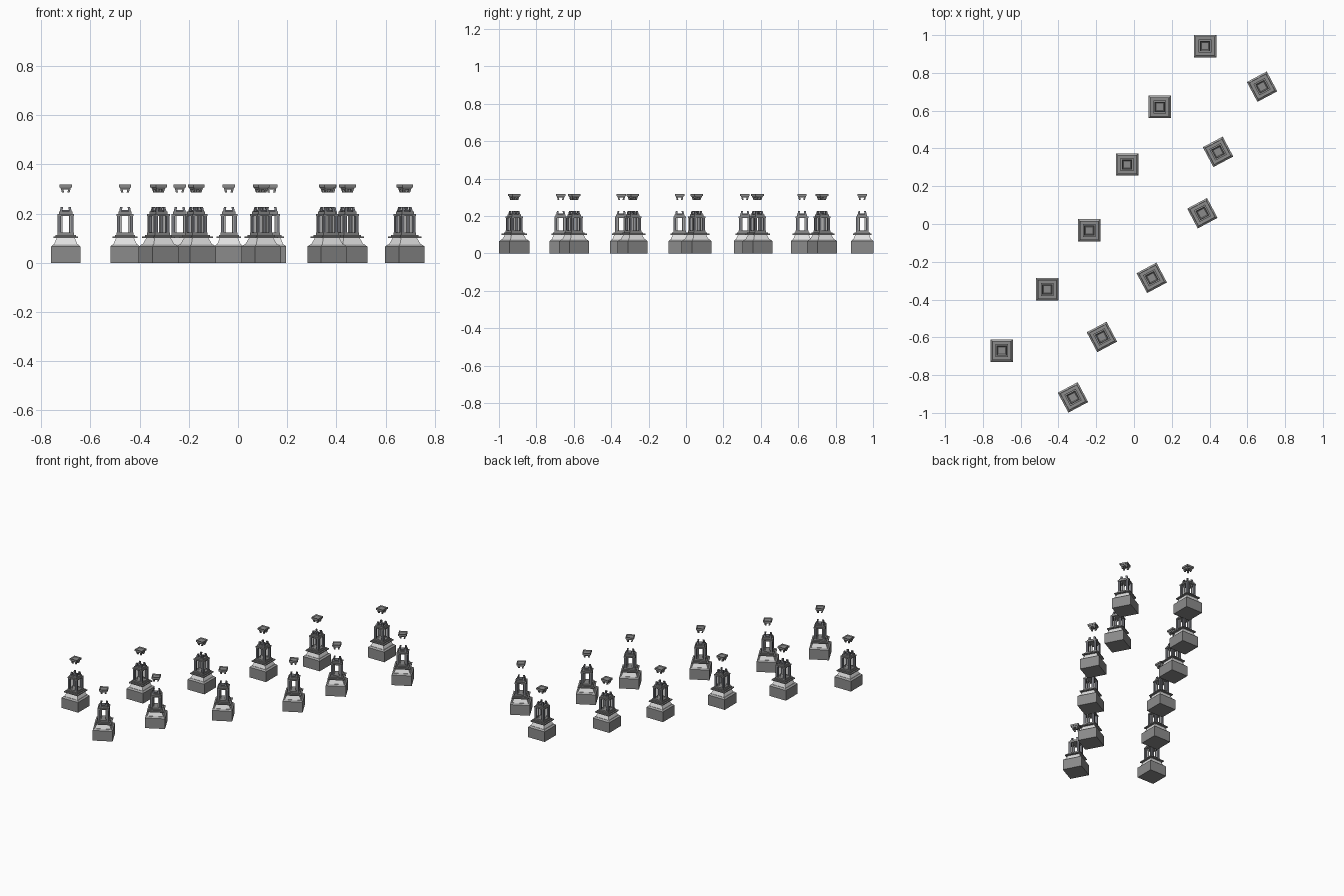
import bpy, bmesh, math
from mathutils import Matrix, Vector

cube = bpy.data.objects.get("Cube")
if cube:
    bpy.data.objects.remove(cube, do_unlink=True)


def material(name, r, g, b):
    m = bpy.data.materials.new(name)
    m.use_nodes = True
    m.diffuse_color = (r, g, b, 1)
    m.node_tree.nodes["Principled BSDF"].inputs["Base Color"].default_value = (r, g, b, 1)
    return m


stone = material("grey stone", 0.26, 0.26, 0.26)
light = material("light grey stone", 0.4, 0.4, 0.4)
slate = material("slate", 0.19, 0.195, 0.215)
pale = material("pale stone", 0.75, 0.75, 0.75)


def frustum(bm, z0, z1, w0, w1, x=0, y=0, lean=0):
    """Square block from z0 to z1, width w0 below and w1 above; gives its top face."""
    loops = []
    for z, w, k in ((z0, w0, 1), (z1, w1, 1 + lean)):
        loops.append([bm.verts.new((x * k + sx * w / 2, y * k + sy * w / 2, z))
                      for sx, sy in ((-1, -1), (1, -1), (1, 1), (-1, 1))])
    low, high = loops
    bm.faces.new(low[::-1])
    top = bm.faces.new(high)
    for i in range(4):
        j = (i + 1) % 4
        bm.faces.new((low[i], low[j], high[j], high[i]))
    return top


def corners(bm, z0, z1, w, r, lean=0):
    for sx in (-1, 1):
        for sy in (-1, 1):
            frustum(bm, z0, z1, w, w, sx * r, sy * r, lean)


def finish(bm, name, mat):
    bm.normal_update()
    mesh = bpy.data.meshes.new(name)
    bm.to_mesh(mesh)
    bm.free()
    mesh.materials.append(mat)
    return mesh


# Plinth: square block
bm = bmesh.new()
frustum(bm, 0, 0.066, 0.119, 0.119)
plinth = finish(bm, "plinth", stone)

# Low shoulder on the plinth
bm = bmesh.new()
frustum(bm, 0.066, 0.074, 0.119, 0.102)
shoulder = finish(bm, "shoulder", light)

# Pale sloped band under the ledge
bm = bmesh.new()
frustum(bm, 0.074, 0.1, 0.096, 0.074)
band = finish(bm, "sloped_band", pale)

# Thin ledge and flat steps below the lantern house
bm = bmesh.new()
frustum(bm, 0.1, 0.106, 0.1, 0.1)
frustum(bm, 0.106, 0.113, 0.082, 0.082)
frustum(bm, 0.113, 0.122, 0.068, 0.068)
ledge = finish(bm, "ledge", stone)

# Open house: corner posts
bm = bmesh.new()
corners(bm, 0.122, 0.19, 0.013, 0.026)
house = finish(bm, "corner_posts", slate)

# Slim pale inner posts
bm = bmesh.new()
corners(bm, 0.122, 0.19, 0.005, 0.015)
inner = finish(bm, "inner_posts", pale)

# Flat stepped lintel
bm = bmesh.new()
frustum(bm, 0.19, 0.198, 0.068, 0.068)
frustum(bm, 0.198, 0.208, 0.054, 0.054)
lintel = finish(bm, "lintel", stone)

# Lower prongs, leaning inward
bm = bmesh.new()
corners(bm, 0.208, 0.227, 0.01, 0.019, -0.2)
frustum(bm, 0.208, 0.214, 0.03, 0.03)
prongs = finish(bm, "prongs", slate)

# Floating cap: recessed slab on four short stubs
bm = bmesh.new()
corners(bm, 0.285, 0.3, 0.009, 0.011, 0.35)
frustum(bm, 0.298, 0.306, 0.036, 0.044)
top = frustum(bm, 0.306, 0.317, 0.05, 0.05)
bm.normal_update()
bmesh.ops.inset_region(bm, faces=[top], thickness=0.008)
bmesh.ops.translate(bm, verts=top.verts, vec=(0, 0, -0.004))
cap = finish(bm, "floating_cap", stone)

# Two rows of towers, the second turned
rows = (
    ("left", 0, ((0.376, 0.942), (0.136, 0.62), (-0.037, 0.315),
                 (-0.237, -0.034), (-0.459, -0.346), (-0.70, -0.67))),
    ("right", 28, ((0.678, 0.727), (0.445, 0.382), (0.362, 0.057),
                   (0.094, -0.285), (-0.17, -0.598), (-0.323, -0.918))),
)
for row, angle, spots in rows:
    for n, (x, y) in enumerate(spots, 1):
        place = Matrix.Translation(Vector((x, y, 0))) @ Matrix.Rotation(math.radians(angle), 4, "Z")
        for mesh in (plinth, shoulder, band, ledge, house, inner, lintel, prongs, cap):
            ob = bpy.data.objects.new(f"{row}_tower_{n}_{mesh.name}", mesh)
            ob.matrix_world = place
            bpy.context.collection.objects.link(ob)
